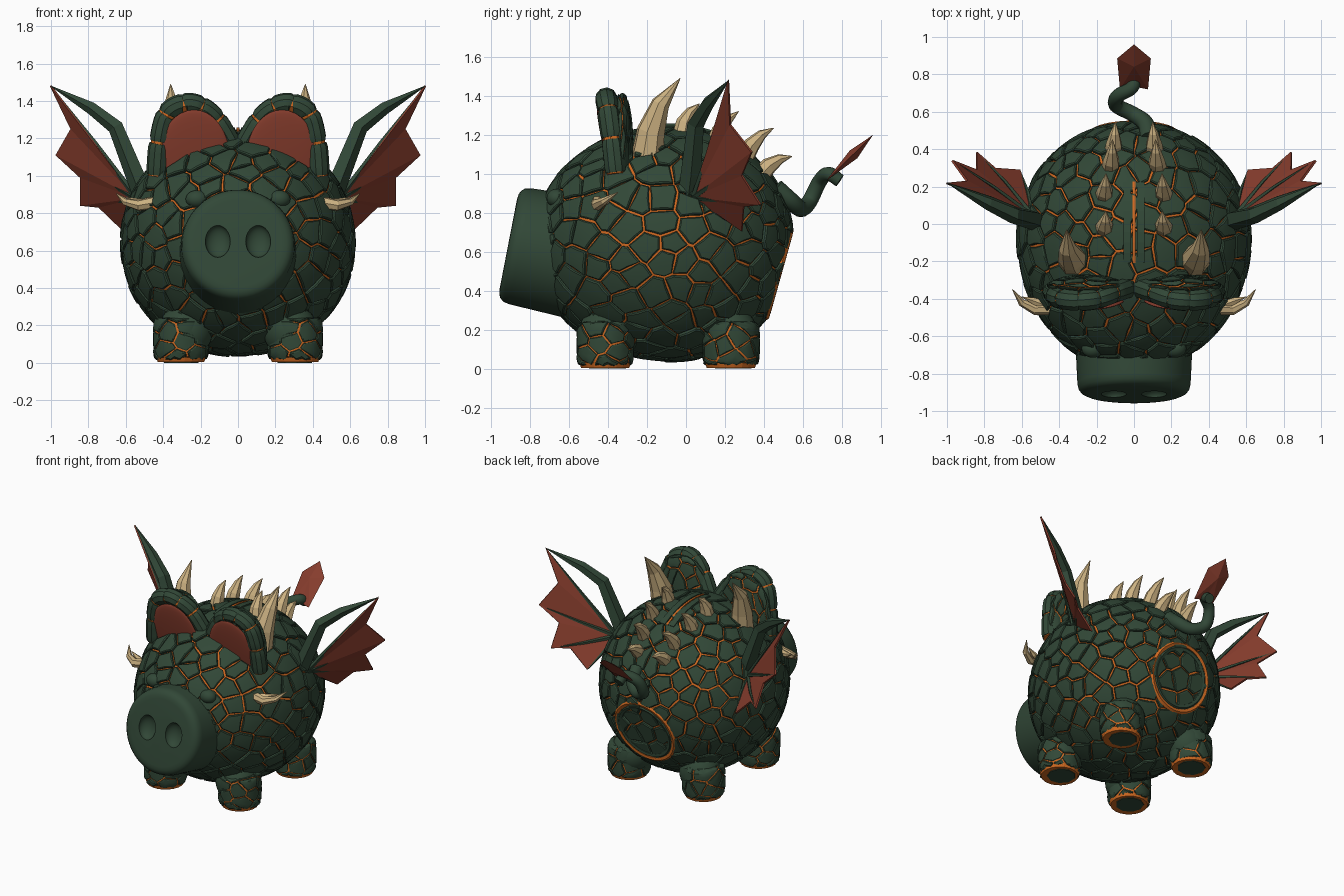
import bpy, bmesh, math, random
from mathutils import Vector as V, Matrix, Quaternion

random.seed(4)
if "Cube" in bpy.data.objects:
    bpy.data.objects.remove(bpy.data.objects["Cube"])


def material(name, r, g, b):
    m = bpy.data.materials.new(name)
    m.use_nodes = True
    m.diffuse_color = (r, g, b, 1)
    m.node_tree.nodes["Principled BSDF"].inputs["Base Color"].default_value = (r, g, b, 1)
    return m


GREEN = material("dark green scale", .031, .064, .038)
LAVA = material("lava orange", .62, .14, .015)
RED = material("membrane red", .24, .046, .026)
BONE = material("bone", .60, .44, .22)


def finish(name, bm, mats, mirror=False, smooth=0):
    """Turn a bmesh into a named object, optionally mirrored in x."""
    bmesh.ops.recalc_face_normals(bm, faces=bm.faces)
    me = bpy.data.meshes.new(name)
    bm.to_mesh(me)
    bm.free()
    ob = bpy.data.objects.new(name, me)
    bpy.context.collection.objects.link(ob)
    for m in mats:
        me.materials.append(m)
    if mirror:
        mod = ob.modifiers.new("mirror", "MIRROR")
        mod.use_mirror_merge = False
    if smooth:
        bpy.ops.object.select_all(action="DESELECT")
        ob.select_set(True)
        bpy.context.view_layer.objects.active = ob
        bpy.ops.object.shade_smooth_by_angle(angle=math.radians(smooth))
    return ob


def curve(pts, steps=6):
    """Catmull-Rom curve through the points."""
    p = [V(q) for q in pts]
    p = [2 * p[0] - p[1]] + p + [2 * p[-1] - p[-2]]
    out = []
    for a, b, c, d in zip(p, p[1:], p[2:], p[3:]):
        for k in range(steps):
            t = k / steps
            out.append(.5 * (2 * b + (c - a) * t + (2 * a - 5 * b + 4 * c - d) * t * t
                             + (3 * b - a - 3 * c + d) * t ** 3))
    return out + [p[-2]]


def sweep(bm, path, radii, sides, mat=0):
    """Tube along a path with a radius for each point."""
    path = [V(p) for p in path]
    q, old, rings = None, None, []
    for i, p in enumerate(path):
        t = (path[min(i + 1, len(path) - 1)] - path[max(i - 1, 0)]).normalized()
        q = t.to_track_quat("Z", "Y") if q is None else old.rotation_difference(t) @ q
        old = t
        r = max(radii[i], .002)
        rings.append([bm.verts.new(p + q @ V((r * math.cos(a), r * math.sin(a), 0)))
                      for a in [math.tau * (k + .5) / sides for k in range(sides)]])
    faces = [bm.faces.new(rings[0]), bm.faces.new(rings[-1])]
    for a, b in zip(rings, rings[1:]):
        for k in range(sides):
            j = (k + 1) % sides
            faces.append(bm.faces.new((a[k], a[j], b[j], b[k])))
    for f in faces:
        f.material_index = mat


def shell(centre, size, n=2, cut=None, front=1):
    """Map from a unit direction to a rounded body surface with an offset."""
    def fn(d, off=0):
        k = (math.hypot(d.x, d.y) ** n + abs(d.z) ** n) ** (-1 / n)
        p = V((d.x * size[0], d.y * size[1] * (front if d.y < 0 else 1), d.z * size[2])) * k
        p += d * off
        if cut:
            over = p.dot(cut[0]) - cut[1] - off
            if over > 0:
                p -= cut[0] * over
        return p + V(centre)
    return fn


def armour(name, fn, count, gap, height, mirror=False):
    """Glowing core covered by irregular cracked plates."""
    hull = bmesh.new()
    for i in range(count):
        z = 1 - 2 * (i + .5) / count
        a = i * math.pi * (3 - math.sqrt(5))
        r = math.sqrt(1 - z * z)
        jit = V([random.uniform(-1, 1) for _ in range(3)]) * 1.15 / math.sqrt(count)
        hull.verts.new((V((r * math.cos(a), r * math.sin(a), z)) + jit).normalized())
    bmesh.ops.convex_hull(hull, input=hull.verts)
    hull.normal_update()
    bm = bmesh.new()
    bmesh.ops.create_icosphere(bm, subdivisions=4, radius=1)
    for v in bm.verts:
        v.co = fn(v.co.normalized())
    for f in bm.faces:
        f.material_index = 1
    for v in hull.verts:
        c = v.co.normalized()
        side = c.orthogonal().normalized()
        up = c.cross(side)
        corners = [f.normal if f.normal.dot(f.calc_center_median()) > 0 else -f.normal
                   for f in v.link_faces]
        corners.sort(key=lambda d: math.atan2((d - c).dot(up), (d - c).dot(side)))
        edge = []
        for a, b in zip(corners, corners[1:] + corners[:1]):
            edge += [a, ((a + b) / 2).normalized()]
        h = height * random.uniform(.75, 1.2)
        rings = []
        for inset, off in ((gap, -.002), (gap, h * .7), (gap * 2, h), (None, h)):
            ring = []
            for d in edge:
                t = .55 if inset is None else min(.5, inset / max((fn(c) - fn(d)).length, .001))
                ring.append(bm.verts.new(fn(d.lerp(c, t).normalized(), off)))
            rings.append(ring)
        mid = bm.verts.new(fn(c, h))
        m = len(edge)
        for k in range(m):
            j = (k + 1) % m
            for a, b in zip(rings, rings[1:]):
                bm.faces.new((a[k], a[j], b[j], b[k]))
            bm.faces.new((rings[-1][k], rings[-1][j], mid))
    hull.free()
    return finish(name, bm, [GREEN, LAVA], mirror, 25)


def ball(name, centre, size, mat, tilt=0):
    """Mirrored pair of ellipsoids."""
    bm = bmesh.new()
    m = Matrix.Translation(centre) @ Matrix.Rotation(tilt, 4, "X") @ Matrix.Diagonal((*size, 1))
    bmesh.ops.create_uvsphere(bm, u_segments=32, v_segments=16, radius=1, matrix=m)
    return finish(name, bm, [mat], True, 40)


# Body with a fuller front, a flattened rear, and a round hatch there
BODY = V((0, -.075, .642))
rear = V((0, .96, -.27)).normalized()
armour("body", shell(BODY, (.612, .612, .592), 2.05, (rear, .565), 1.14), 300, .0068, .017)
bm = bmesh.new()
spot = BODY + rear * .568
for radius, thick, mat in ((.23, .019, 1), (.2, .02, 0)):
    ring = [spot + Quaternion(rear, math.tau * k / 40) @ V((radius, 0, 0)) for k in range(41)]
    sweep(bm, ring, [thick] * 41, 6, mat)
finish("hatch_ring", bm, [GREEN, LAVA], smooth=30)

# Legs: plated stumps under smooth shoulders, with glowing soles
for name, y in (("front", -.415), ("back", .23)):
    armour(name + "_legs", shell((.305, y, .128), (.138, .138, .108), 9), 26, .0055, .011, True)
    ball(name + "_shoulders", (.28, y, .17), (.145, .14, .15), GREEN)
    bm = bmesh.new()
    sweep(bm, [(.305, y, .004), (.305, y, .03)], [.125, .135], 20, 1)
    sweep(bm, [(.3, y + .012, 0), (.3, y + .012, .02)], [.095, .1], 9)
    finish(name + "_soles", bm, [GREEN, LAVA], True)

# Ears: plated back, red hollow leaning forward and a rolled rim of blocks
armour("ear_backs", shell((.25, -.33, 1.12), (.2, .045, .28), 2.3), 50, .006, .014, True)
ball("ear_hollows", (.235, -.395, 1.1), (.19, .022, .26), RED, .23)
bm = bmesh.new()
rim = curve([(.03, -.34, 1.16), (.115, -.37, 1.3), (.2, -.4, 1.37), (.29, -.41, 1.385),
             (.38, -.4, 1.33), (.42, -.38, 1.18), (.435, -.36, 1.0)])
sweep(bm, rim, [.047] * len(rim), 8, 1)
for i in range(0, len(rim) - 1, 6):
    block = rim[i:i + 7]
    gap = (block[-1] - block[0]).normalized() * .007
    block = [block[0] + gap] + block[1:-1] + [block[-1] - gap]
    sweep(bm, block, [.052] + [.057] * (len(block) - 2) + [.052], 10)
finish("ear_rims", bm, [GREEN, LAVA], True, 30)

# Snout with nostrils cut in
face = V((0, -.912, .64))
axis = V((0, -.98, .19)).normalized()
bm = bmesh.new()
profile = [(.42, .32), (.06, .303), (.03, .296), (.012, .28), (.003, .26), (0, .235)]
sweep(bm, [face - axis * d for d, r in profile], [r for d, r in profile], 56)
snout = finish("snout", bm, [GREEN])
bm = bmesh.new()
for x in (-.108, .108):
    m = (Matrix.Translation(face + V((x, 0, .01))) @ Matrix.Rotation(-.19, 4, "X")
         @ Matrix.Diagonal((.067, .05, .087, 1)))
    bmesh.ops.create_uvsphere(bm, u_segments=28, v_segments=16, radius=1, matrix=m)
cutter = finish("nostril_cutter", bm, [GREEN])
cutter.hide_render = True
cut = snout.modifiers.new("nostrils", "BOOLEAN")
cut.operation, cut.object, cut.solver = "DIFFERENCE", cutter, "EXACT"
bpy.ops.object.select_all(action="DESELECT")
snout.select_set(True)
bpy.context.view_layer.objects.active = snout
bpy.ops.object.modifier_apply(modifier="nostrils")
bpy.data.objects.remove(cutter)
bpy.ops.object.shade_smooth_by_angle(angle=math.radians(35))

ball("eye_bumps", (.22, -.665, .875), (.06, .05, .048), GREEN)

# Horns, cheek tusks and back spikes
bm = bmesh.new()
sweep(bm, [(.32, -.2, 1.08), (.335, -.18, 1.22), (.355, -.13, 1.36), (.36, -.03, 1.49)],
      [.085, .074, .048, 0], 8)
finish("horns", bm, [BONE], True)
bm = bmesh.new()
sweep(bm, [(.43, -.45, .86), (.53, -.455, .842), (.6, -.42, .86), (.65, -.35, .905)],
      [.036, .031, .021, 0], 7)
sweep(bm, [(.46, -.44, .85), (.54, -.41, .86), (.6, -.39, .885)], [.028, .02, 0], 6)
finish("cheek_tusks", bm, [BONE], True)
bm = bmesh.new()
for x, y, z, tip_y, tip_z in ((.16, -.02, 1.2, .07, 1.36), (.16, .15, 1.15, .27, 1.32),
                              (.125, .3, 1.08, .45, 1.235), (.11, .38, .99, .545, 1.09)):
    a, b = V((x, y, z)), V((x - .01, tip_y, tip_z))
    bend = (b - a).cross(V((1, 0, 0))).normalized() * -.02
    sweep(bm, [a, a.lerp(b, .35) + bend, a.lerp(b, .7) + bend, b], [.05, .044, .026, 0], 7)
finish("back_spikes", bm, [BONE], True)

# Slot on the top
bm = bmesh.new()
for x, r, lift, mat in ((-.036, .03, .596, 0), (.036, .03, .596, 0), (0, .01, .61, 1)):
    arc = [BODY + V((x, math.sin(a) * lift, math.cos(a) * lift))
           for a in [-.22 + .73 * k / 8 for k in range(9)]]
    sweep(bm, arc, [r] * 9, 4, mat)
finish("top_slot", bm, [GREEN, LAVA])

# Wings: arm, folded membrane and ribs
root = V((.54, .04, .88))
tips = [V(p) for p in ((1, .22, 1.48), (.97, .34, 1.11), (.84, .385, .84), (.61, .29, .705))]
notches = [V(p) for p in ((.89, .23, 1.25), (.84, .29, .99), (.74, .3, .83))]
bm = bmesh.new()
sweep(bm, [(.47, .0, .8), (.545, .025, 1.0), (.65, .05, 1.26), (.78, .11, 1.36), tips[0]],
      [.055, .055, .045, .035, 0], 5)
for tip in tips:
    sweep(bm, [root, root.lerp(tip, .5) + V((-.006, .008, 0)), tip], [.018, .011, 0], 5)
finish("wing_arms", bm, [GREEN], True)
bm = bmesh.new()
for a, n, b in zip(tips, notches, tips[1:]):
    for tri in ((root, a, n), (root, n, b)):
        bm.faces.new([bm.verts.new(p + V((.006, -.006, 0))) for p in tri])
bmesh.ops.remove_doubles(bm, verts=bm.verts, dist=.0001)
wing = finish("wing_membranes", bm, [RED], True)
wing.modifiers.new("thickness", "SOLIDIFY").thickness = .012

# Curled tail with a folded red blade
bm = bmesh.new()
tail = curve([(.08, .46, .93), (.06, .54, .86), (-.01, .59, .82), (-.095, .635, .86),
              (-.085, .685, .96), (-.01, .73, 1.0), (0, .79, .965)])
sweep(bm, tail, [.046 - .012 * i / len(tail) for i in range(len(tail))], 12)
finish("tail", bm, [GREEN], smooth=50)
bm = bmesh.new()
outline = [(0, .96), (.09, .885), (.075, .72), (0, .735), (-.075, .72), (-.09, .885)]
rimv = [bm.verts.new((x, y, 1.2 + (y - .96) * .98)) for x, y in outline]
for lift in (.028, -.028):
    mid = bm.verts.new((0, .86 - lift * .7, 1.1 + lift * .7))
    for a, b in zip(rimv, rimv[1:] + rimv[:1]):
        bm.faces.new((a, b, mid))
finish("tail_blade", bm, [RED])
